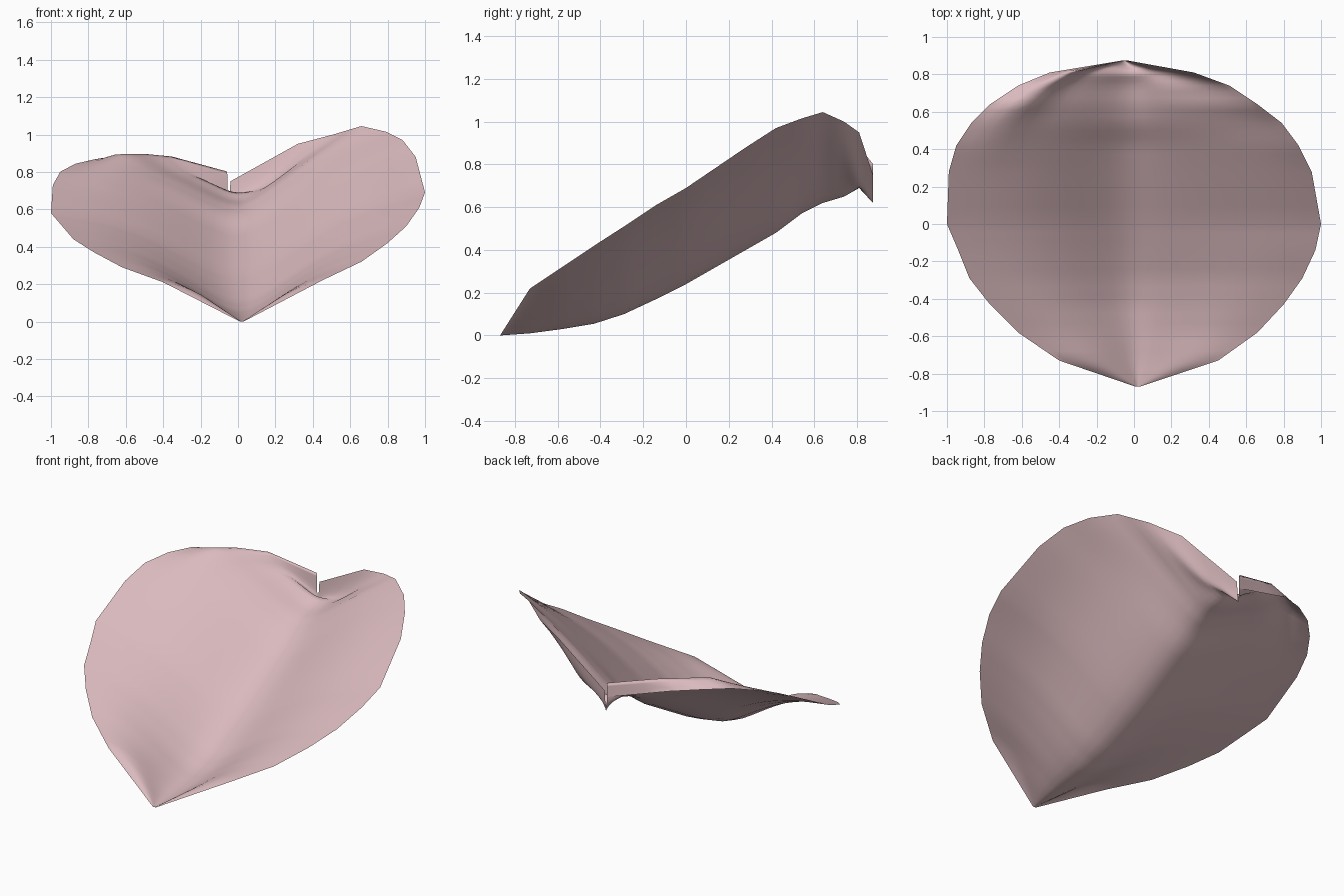
import bpy, bmesh, math

# Cross rows of the petal, front tip to back notch:
# y, left x, left z, valley x, valley z, right x, right z, left rolled ridge, right fullness
ROWS = [
    (-0.87, 0.01, 0.00, 0.02, 0.00, 0.03, 0.00, 0, 0.17),
    (-0.73, -0.40, 0.21, 0.02, 0.01, 0.45, 0.22, 0, 0.17),
    (-0.58, -0.62, 0.29, 0.02, 0.03, 0.66, 0.32, 0, 0.17),
    (-0.43, -0.77, 0.37, 0.01, 0.055, 0.80, 0.42, 0, 0.17),
    (-0.29, -0.88, 0.44, 0.01, 0.10, 0.90, 0.51, 0, 0.17),
    (-0.14, -0.94, 0.51, 0.00, 0.17, 0.97, 0.61, 0, 0.17),
    (0.00, -1.00, 0.58, 0.00, 0.24, 1.00, 0.69, 0, 0.17),
    (0.28, -0.99, 0.73, 0.00, 0.40, 0.95, 0.88, 0, 0.15),
    (0.42, -0.95, 0.80, 0.00, 0.48, 0.88, 0.97, 0.01, 0.12),
    (0.54, -0.87, 0.84, 0.00, 0.57, 0.79, 1.015, 0.03, 0.09),
    (0.64, -0.77, 0.86, 0.00, 0.62, 0.66, 1.045, 0.06, 0.05),
    (0.74, -0.62, 0.85, 0.00, 0.65, 0.51, 1.00, 0.065, -0.02),
    (0.81, -0.45, 0.82, 0.00, 0.69, 0.32, 0.95, 0.075, -0.28),
    (0.875, -0.06, 0.70, -0.05, 0.62, -0.04, 0.75, 0.11, 0),
]
LEFT_FULLNESS = 0.21
SUB, N = 3, 14


def rise(t, fullness):
    # rounded valley that flattens toward the rim
    soft = (math.sqrt(t * t + 0.02) - math.sqrt(0.02)) / (math.sqrt(1.02) - math.sqrt(0.02))
    return soft + fullness * math.sin(math.pi * soft)


def section(row):
    y, lx, lz, cx, cz, rx, rz, roll, full = row
    pts = []
    for i in range(-N, N + 1):
        t = abs(i) / N
        ex, ez, h = (lx, lz, LEFT_FULLNESS) if i < 0 else (rx, rz, full)
        z = cz + (ez - cz) * rise(t, h)
        if i < 0:
            z += roll * math.exp(-((t - 0.78) / 0.15) ** 2)
        pts.append((cx + (ex - cx) * t, y, z))
    return pts


# Fill in rows between the measured ones
rows = []
for a, b in zip(ROWS, ROWS[1:]):
    for k in range(SUB):
        rows.append([p + (q - p) * k / SUB for p, q in zip(a, b)])
rows.append(ROWS[-1])

# Petal sheet
bm = bmesh.new()
grid = [[bm.verts.new(p) for p in section(r)] for r in rows]
for a, b in zip(grid, grid[1:]):
    for i in range(2 * N):
        f = bm.faces.new((a[i], a[i + 1], b[i + 1], b[i]))
        f.smooth = True
mesh = bpy.data.meshes.new("petal")
bm.to_mesh(mesh)
bm.free()
petal = bpy.data.objects.new("petal", mesh)
bpy.context.collection.objects.link(petal)

mat = bpy.data.materials.new("dusty pink")
mat.diffuse_color = (0.70, 0.49, 0.51, 1)
mesh.materials.append(mat)
